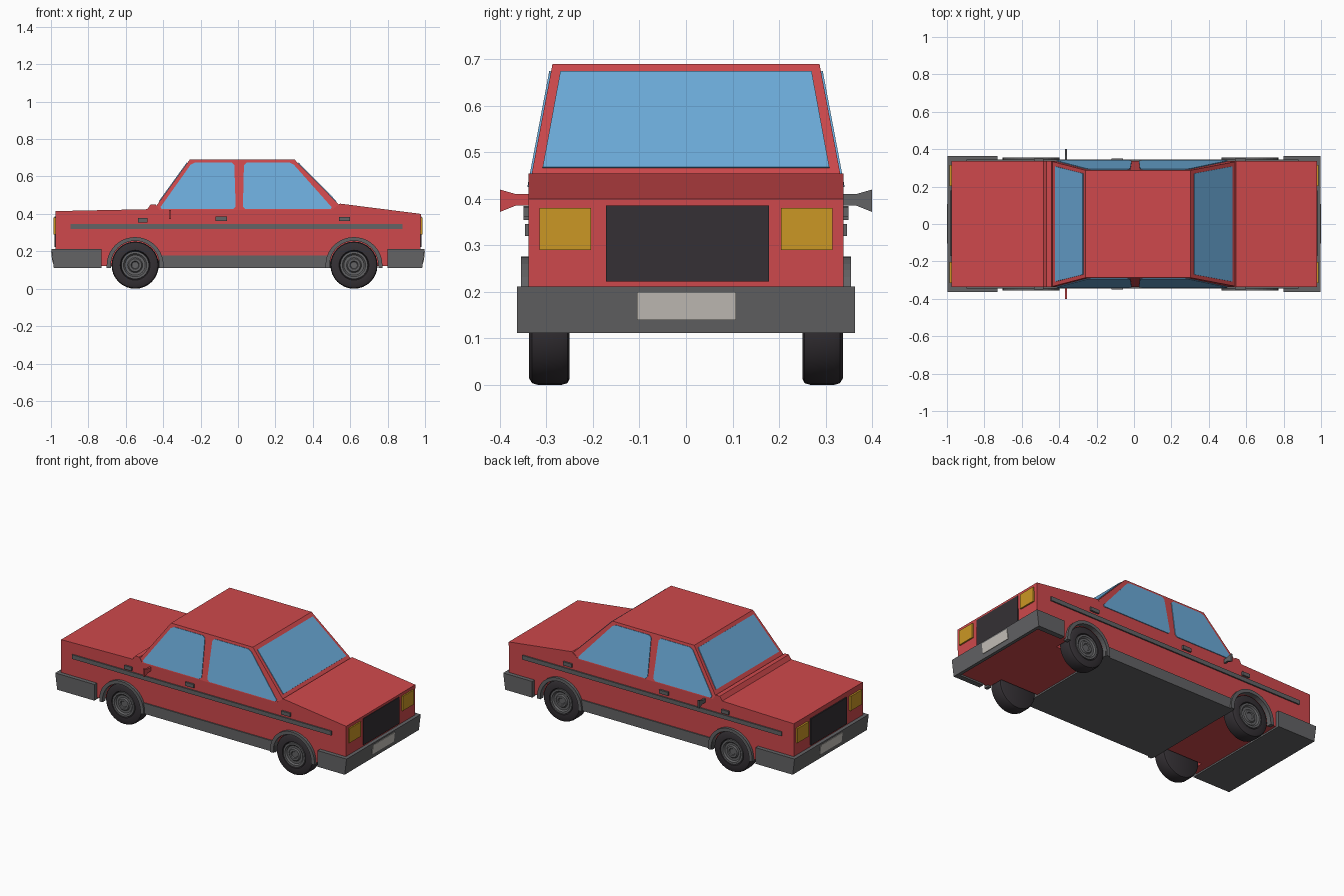
import bpy, bmesh, math
from mathutils import Vector

if "Cube" in bpy.data.objects:
    bpy.data.objects.remove(bpy.data.objects["Cube"])


def material(name, r, g, b):
    m = bpy.data.materials.new(name)
    m.diffuse_color = (r, g, b, 1)
    m.use_nodes = True
    m.node_tree.nodes["Principled BSDF"].inputs["Base Color"].default_value = m.diffuse_color
    return m


RED = material("red paint", 0.62, 0.066, 0.072)
GREY = material("grey trim", 0.125, 0.125, 0.13)
GLASS = material("blue glass", 0.15, 0.41, 0.70)
RUBBER = material("dark rubber", 0.035, 0.03, 0.035)
YELLOW = material("amber lamp", 0.60, 0.31, 0.018)
WHITE = material("pale plate", 0.56, 0.53, 0.49)


def finish(name, bm, mat):
    bmesh.ops.recalc_face_normals(bm, faces=bm.faces)
    me = bpy.data.meshes.new(name)
    bm.to_mesh(me)
    bm.free()
    me.materials.append(mat)
    ob = bpy.data.objects.new(name, me)
    bpy.context.collection.objects.link(ob)
    return ob


def prism(name, pts, offset, mat):
    """Closed solid: polygon swept along offset."""
    bm = bmesh.new()
    off = Vector(offset)
    a = [bm.verts.new(p) for p in pts]
    b = [bm.verts.new(Vector(p) + off) for p in pts]
    bm.faces.new(a)
    bm.faces.new(b[::-1])
    for i in range(len(a)):
        j = (i + 1) % len(a)
        bm.faces.new((a[i], b[i], b[j], a[j]))
    return finish(name, bm, mat)


def box(name, x0, x1, y0, y1, z0, z1, mat):
    return prism(name, [(x0, y0, z0), (x1, y0, z0), (x1, y1, z0), (x0, y1, z0)], (0, 0, z1 - z0), mat)


def lathe(name, profile, x, z, side, mat, n=32):
    """Revolve (radius, y) points about the wheel axle."""
    bm = bmesh.new()
    rings = [[bm.verts.new((x + r * math.cos(2 * math.pi * i / n), side * y,
                            z + r * math.sin(2 * math.pi * i / n))) for i in range(n)]
             for r, y in profile]
    for p, q in zip(rings, rings[1:]):
        for i in range(n):
            j = (i + 1) % n
            bm.faces.new((p[i], p[j], q[j], q[i]))
    bm.faces.new(rings[0])
    bm.faces.new(rings[-1])
    return finish(name, bm, mat)


def activate(ob):
    bpy.ops.object.select_all(action='DESELECT')
    ob.select_set(True)
    bpy.context.view_layer.objects.active = ob


def chamfer(pts, d=0.014):
    """Clip the corners of a polygon."""
    out = []
    for i, p in enumerate(pts):
        p = Vector(p)
        for q in (pts[i - 1], pts[(i + 1) % len(pts)]):
            out.append(p + (Vector(q) - p).normalized() * d)
    return out


WHEELS = (-0.55, 0.62)
AXLE_Z, W = 0.126, 0.338

# lower body
outline = [(-0.975, 0.122), (0.975, 0.122), (0.978, 0.40), (0.545, 0.455), (0.50, 0.42), (-0.42, 0.42),
           (-0.44, 0.45), (-0.468, 0.45), (-0.485, 0.425), (-0.975, 0.415)]
body = prism("body", [(x, -W, z) for x, z in outline], (0, 2 * W, 0), RED)

# wheel wells cut out of the body
for x in WHEELS:
    for s in (-1, 1):
        cut = lathe("well_cutter", [(0.132, 0.235), (0.132, 0.40)], x, AXLE_Z, s, RED)
        mod = body.modifiers.new("well", 'BOOLEAN')
        mod.operation, mod.solver, mod.object = 'DIFFERENCE', 'EXACT', cut
        activate(body)
        bpy.ops.object.modifier_apply(modifier=mod.name)
        bpy.data.objects.remove(cut)

# tapered cabin
Z0, Z1, WT = 0.42, 0.69, 0.287
XB, XT = (-0.453, 0.569), (-0.258, 0.303)


def mix(a, b, z):
    return a + (b - a) * (z - Z0) / (Z1 - Z0)


bm = bmesh.new()
lo = [bm.verts.new((x, y, Z0)) for x, y in ((XB[0], -W), (XB[1], -W), (XB[1], W), (XB[0], W))]
hi = [bm.verts.new((x, y, Z1)) for x, y in ((XT[0], -WT), (XT[1], -WT), (XT[1], WT), (XT[0], WT))]
bm.faces.new(lo)
bm.faces.new(hi)
for i in range(4):
    j = (i + 1) % 4
    bm.faces.new((lo[i], lo[j], hi[j], hi[i]))
finish("cabin", bm, RED)

# side windows
for s in (-1, 1):
    n = Vector((0, s * (Z1 - Z0), W - WT)).normalized() * 0.004
    for name, poly in (("front_side_window", [(-0.422, 0.425), (-0.245, 0.674), (-0.02, 0.674), (-0.012, 0.425)]),
                       ("rear_side_window", [(0.026, 0.425), (0.032, 0.674), (0.288, 0.674), (0.51, 0.425)])):
        prism(name, chamfer([(x, s * mix(W, WT, z), z) for x, z in poly]), n, GLASS)

# windscreen and rear window
for k, s, name in ((0, -1, "windscreen"), (1, 1, "rear_window")):
    n = Vector((s * (Z1 - Z0), 0, abs(XB[k] - XT[k]))).normalized() * 0.004
    prism(name, [(mix(XB[k], XT[k], z), y, z) for y, z in
                 ((-0.308, 0.466), (0.308, 0.466), (0.27, 0.672), (-0.27, 0.672))], n, GLASS)

# sill and floor pan
box("floor_sill", -0.425, 0.495, -0.345, 0.345, 0.112, 0.178, GREY)

# bumpers: solid at one end, wrap-around at the other
front_plan = [(-0.998, -0.363), (-0.73, -0.363), (-0.73, 0.363), (-0.998, 0.363)]
rear_plan = [(0.80, -0.363), (0.998, -0.363), (0.998, 0.363), (0.80, 0.363),
             (0.80, 0.33), (0.965, 0.33), (0.965, -0.33), (0.80, -0.33)]
for name, plan in (("front_bumper", front_plan), ("rear_bumper", rear_plan)):
    ob = prism(name, [(x, y, 0.112) for x, y in plan], (0, 0, 0.1), GREY)
    for v in ob.data.vertices:
        if abs(v.co.x) > 0.99 and v.co.z < 0.15:
            v.co.x *= 0.987

# grilles, lamps and number plates at both ends
for s in (-1, 1):
    e = sorted((s * 0.97, s * 0.982))
    box("grille", *e, -0.172, 0.178, 0.222, 0.386, RUBBER)
    e = sorted((s * 0.97, s * 0.986))
    for t in (-1, 1):
        box("lamp", *e, *sorted((t * 0.204, t * 0.315)), 0.29, 0.38, YELLOW)
    prism("number_plate", [(s * x, y, z) for x, y, z in
                           ((0.989, -0.105, 0.14), (0.989, 0.108, 0.14), (0.9965, 0.108, 0.2), (0.9965, -0.105, 0.2))],
          (s * 0.0035, 0, 0), WHITE)

for s in (-1, 1):
    # side strip and handles
    box("side_strip", -0.895, 0.88, *sorted((s * 0.33, s * 0.346)), 0.32, 0.346, GREY)
    for x, z, w in ((-0.51, 0.366, 0.025), (-0.09, 0.374, 0.03), (0.57, 0.372, 0.03)):
        box("door_handle", x - w, x + w, *sorted((s * 0.33, s * 0.349)), z - 0.011, z + 0.011, GREY)
    # flared wing mirror
    prism("wing_mirror", [(-0.37, s * y, z) for y, z in
                          ((0.33, 0.386), (0.365, 0.386), (0.40, 0.372), (0.40, 0.42), (0.365, 0.41), (0.33, 0.41))],
          (0.011, 0, 0), RED if s < 0 else GREY)
    for x in WHEELS:
        # arch trim
        arc = [math.pi * i / 20 for i in range(21)]
        pts = [(0.152, 0.112 - AXLE_Z)] + [(0.152 * math.cos(a), 0.15 * math.sin(a)) for a in arc]
        pts += [(-0.152, 0.112 - AXLE_Z), (-0.13, 0.112 - AXLE_Z)]
        pts += [(0.13 * math.cos(a), 0.13 * math.sin(a)) for a in arc[::-1]] + [(0.13, 0.112 - AXLE_Z)]
        prism("wheel_arch", [(x + u, s * 0.325, AXLE_Z + v) for u, v in pts], (0, s * 0.03, 0), GREY)
        # tyre and hub
        tyre = lathe("tyre", [(0.112, 0.25), (0.122, 0.255), (0.126, 0.268), (0.126, 0.318), (0.122, 0.331),
                              (0.112, 0.337), (0.08, 0.337), (0.075, 0.325)], x, AXLE_Z, s, RUBBER)
        hub = lathe("hub", [(0.074, 0.32), (0.074, 0.337), (0.062, 0.337), (0.054, 0.329), (0.04, 0.329),
                            (0.034, 0.336), (0.022, 0.336), (0.018, 0.331)], x, AXLE_Z, s, GREY)
        for ob in (tyre, hub):
            activate(ob)
            bpy.ops.object.shade_smooth_by_angle(angle=math.radians(35))
